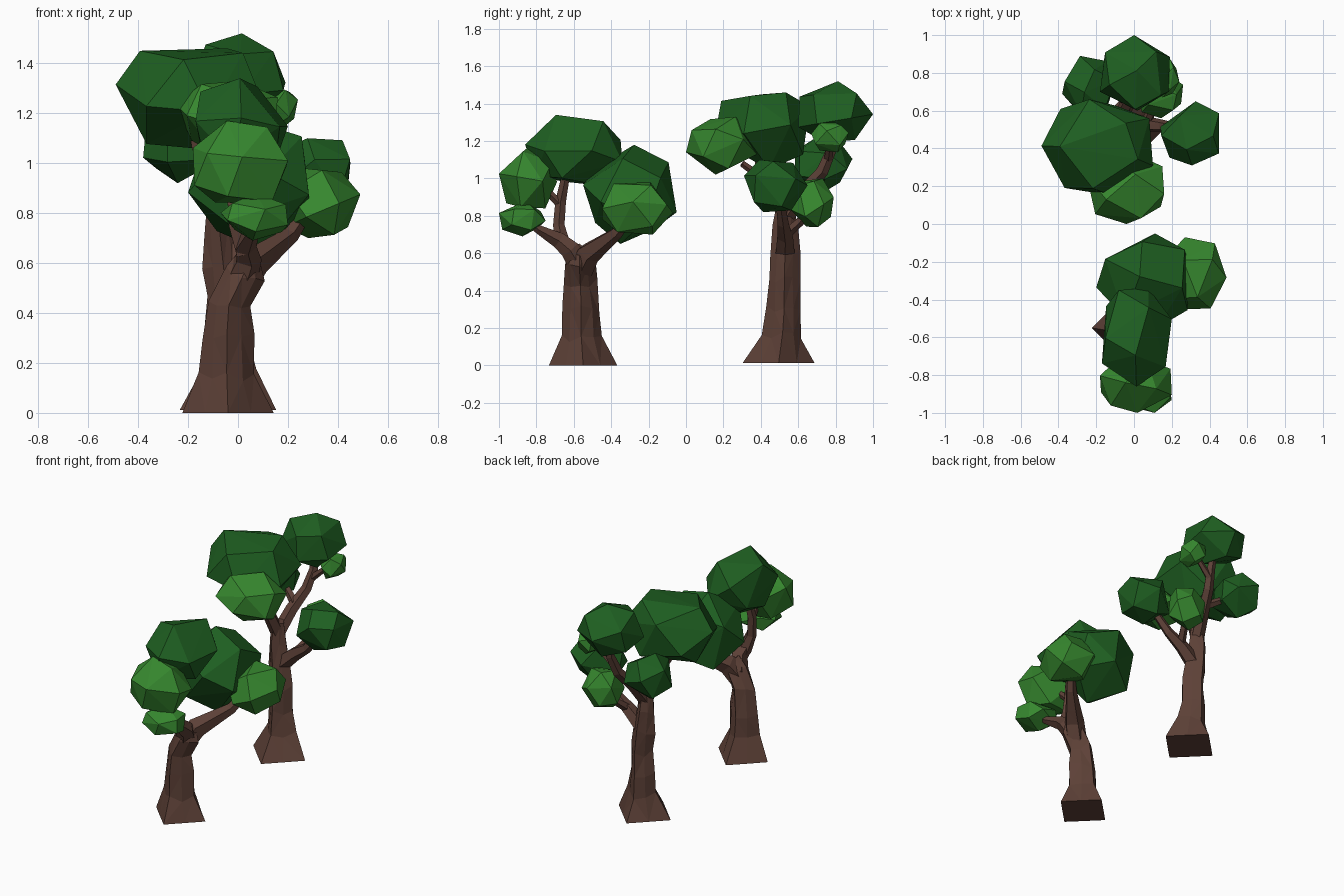
import bpy, bmesh, math, random
from mathutils import Vector, Euler

random.seed(11)


def material(name, rgb):
    m = bpy.data.materials.new(name)
    m.diffuse_color = (*rgb, 1)
    return m


BARK = material("brown bark", (0.109, 0.052, 0.038))
DARK = material("dark green leaves", (0.013, 0.113, 0.015))
LIGHT = material("light green leaves", (0.037, 0.245, 0.028))


def finish(bm, name, mat):
    bmesh.ops.recalc_face_normals(bm, faces=bm.faces)
    me = bpy.data.meshes.new(name)
    bm.to_mesh(me)
    bm.free()
    me.materials.append(mat)
    ob = bpy.data.objects.new(name, me)
    bpy.context.collection.objects.link(ob)


def tube(bm, path, sides, trunk=False):
    """Sweep a polygon along (x, y, z, radius) points."""
    pts = [Vector(p[:3]) for p in path]
    rings = []
    for i, p in enumerate(path):
        t = (pts[min(i + 1, len(pts) - 1)] - pts[max(i - 1, 0)]).normalized()
        if i == 0 and trunk:
            t = Vector((0, 0, 1))
        q = Vector((0, 0, 1)).rotation_difference(t)
        ring = []
        for k in range(sides):
            a = 2 * math.pi * k / sides
            r = p[3]
            dz = 0
            if trunk:  # square foot, gnarled above
                if k % 2:
                    r *= 0.71 if i == 0 else 0.8
                if i:
                    r *= random.uniform(0.92, 1.08)
                    dz = random.uniform(-0.025, 0.025)
            v = Vector((r * math.cos(a), r * math.sin(a), dz))
            ring.append(bm.verts.new(pts[i] + q @ v))
        rings.append(ring)
    for a, b in zip(rings, rings[1:]):
        for k in range(sides):
            n = (k + 1) % sides
            bm.faces.new((a[k], a[n], b[n], b[k]))
    bm.faces.new(rings[0][::-1])
    bm.faces.new(rings[-1])


def wood(name, trunk, limbs):
    bm = bmesh.new()
    tube(bm, trunk, 8, True)
    for limb in limbs:
        tube(bm, limb, 5)
    bmesh.ops.triangulate(bm, faces=[f for f in bm.faces if len(f.verts) == 4])
    finish(bm, name, BARK)


def leaves(name, x, y, z, mat, n=14):
    """Faceted clump of leaves filling the given x, y, z ranges."""
    rot = Euler([random.uniform(0, 6.28) for _ in range(3)]).to_matrix()
    pts = []
    for i in range(n):
        h = 1 - 2 * (i + 0.5) / n
        a = i * 2.39996
        r = math.sqrt(1 - h * h)
        v = Vector((r * math.cos(a), r * math.sin(a), h))
        v += Vector([random.uniform(-0.12, 0.12) for _ in range(3)])
        pts.append(rot @ v.normalized())
    for c, (lo, hi) in enumerate((x, y, z)):
        a = min(p[c] for p in pts)
        b = max(p[c] for p in pts)
        for p in pts:
            p[c] = lo + (p[c] - a) / (b - a) * (hi - lo)
    bm = bmesh.new()
    for p in pts:
        bm.verts.new(p)
    bmesh.ops.convex_hull(bm, input=bm.verts)
    bmesh.ops.triangulate(bm, faces=bm.faces)
    finish(bm, name, mat)


# Front tree: trunk and limbs
wood("front_tree_trunk",
     [(-0.04, -0.55, 0.0, 0.183), (-0.045, -0.56, 0.15, 0.11),
      (-0.045, -0.56, 0.3, 0.102), (-0.035, -0.565, 0.44, 0.085),
      (0.02, -0.57, 0.55, 0.082), (0.05, -0.57, 0.62, 0.055)],
     [[(0.0, -0.57, 0.50, 0.07), (0.06, -0.52, 0.6, 0.065),
       (0.13, -0.45, 0.65, 0.05),
       (0.21, -0.37, 0.71, 0.035), (0.27, -0.3, 0.8, 0.025)],
      [(0.01, -0.56, 0.53, 0.07), (0.04, -0.62, 0.62, 0.055),
       (0.03, -0.68, 0.67, 0.045),
       (0.06, -0.79, 0.73, 0.025), (0.07, -0.84, 0.77, 0.02)],
      [(0.03, -0.66, 0.64, 0.045), (-0.01, -0.68, 0.75, 0.032),
       (-0.02, -0.67, 0.88, 0.03), (0.0, -0.64, 1.03, 0.022)],
      [(-0.02, -0.67, 0.86, 0.025), (0.0, -0.76, 0.95, 0.018)]])

# Back tree: trunk and limbs
wood("back_tree_trunk",
     [(-0.04, 0.495, 0.012, 0.193), (-0.04, 0.515, 0.16, 0.105),
      (-0.045, 0.525, 0.3, 0.09), (-0.045, 0.525, 0.45, 0.082),
      (-0.06, 0.53, 0.6, 0.08), (-0.075, 0.53, 0.73, 0.065),
      (-0.075, 0.53, 0.86, 0.045)],
     [[(-0.05, 0.53, 0.6, 0.055), (0.05, 0.53, 0.69, 0.045),
       (0.15, 0.52, 0.76, 0.032), (0.27, 0.5, 0.9, 0.022)],
      [(0.06, 0.53, 0.7, 0.03), (0.1, 0.61, 0.77, 0.025),
       (0.13, 0.66, 0.85, 0.02)],
      [(-0.075, 0.53, 0.8, 0.045), (-0.1, 0.46, 0.96, 0.04),
       (-0.16, 0.4, 1.07, 0.032), (-0.19, 0.38, 1.2, 0.025)],
      [(-0.11, 0.44, 0.98, 0.025), (-0.08, 0.3, 1.08, 0.018)],
      [(-0.075, 0.53, 0.79, 0.045), (-0.04, 0.63, 0.93, 0.04),
       (0.0, 0.73, 1.04, 0.034), (0.02, 0.78, 1.16, 0.028),
       (0.01, 0.8, 1.28, 0.022)],
      [(-0.03, 0.65, 0.96, 0.03), (-0.14, 0.71, 1.02, 0.022),
       (-0.2, 0.74, 1.06, 0.018)],
      [(0.01, 0.76, 1.1, 0.025), (0.1, 0.77, 1.18, 0.018),
       (0.15, 0.77, 1.22, 0.015)]])

# Leaf clumps: x, y and z ranges
CLUMPS = [
    ("front_tree_leaves_big", (-0.2, 0.29), (-0.55, -0.05), (0.65, 1.18), DARK),
    ("front_tree_leaves_side", (0.17, 0.49), (-0.45, -0.07), (0.70, 0.98), LIGHT),
    ("front_tree_leaves_top", (-0.17, 0.2), (-0.86, -0.34), (0.96, 1.34), DARK),
    ("front_tree_leaves_front", (-0.18, 0.2), (-1.0, -0.69), (0.84, 1.17), LIGHT),
    ("front_tree_leaves_low", (-0.07, 0.2), (-1.0, -0.75), (0.69, 0.88), LIGHT),
    ("back_tree_leaves_big", (-0.49, 0.1), (0.15, 0.66), (1.05, 1.46), DARK),
    ("back_tree_leaves_top", (-0.18, 0.19), (0.6, 1.0), (1.19, 1.52), DARK),
    ("back_tree_leaves_front", (-0.25, 0.16), (0.0, 0.38), (1.02, 1.33), LIGHT),
    ("back_tree_leaves_right", (0.14, 0.45), (0.31, 0.65), (0.82, 1.1), DARK),
    ("back_tree_leaves_small", (0.09, 0.24), (0.67, 0.87), (1.14, 1.31), LIGHT),
    ("back_tree_leaves_low", (0.02, 0.26), (0.56, 0.79), (0.74, 1.0), LIGHT),
    ("back_tree_leaves_left", (-0.38, -0.1), (0.58, 0.89), (0.92, 1.22), DARK),
]
for name, x, y, z, mat in CLUMPS:
    leaves(name, x, y, z, mat)
